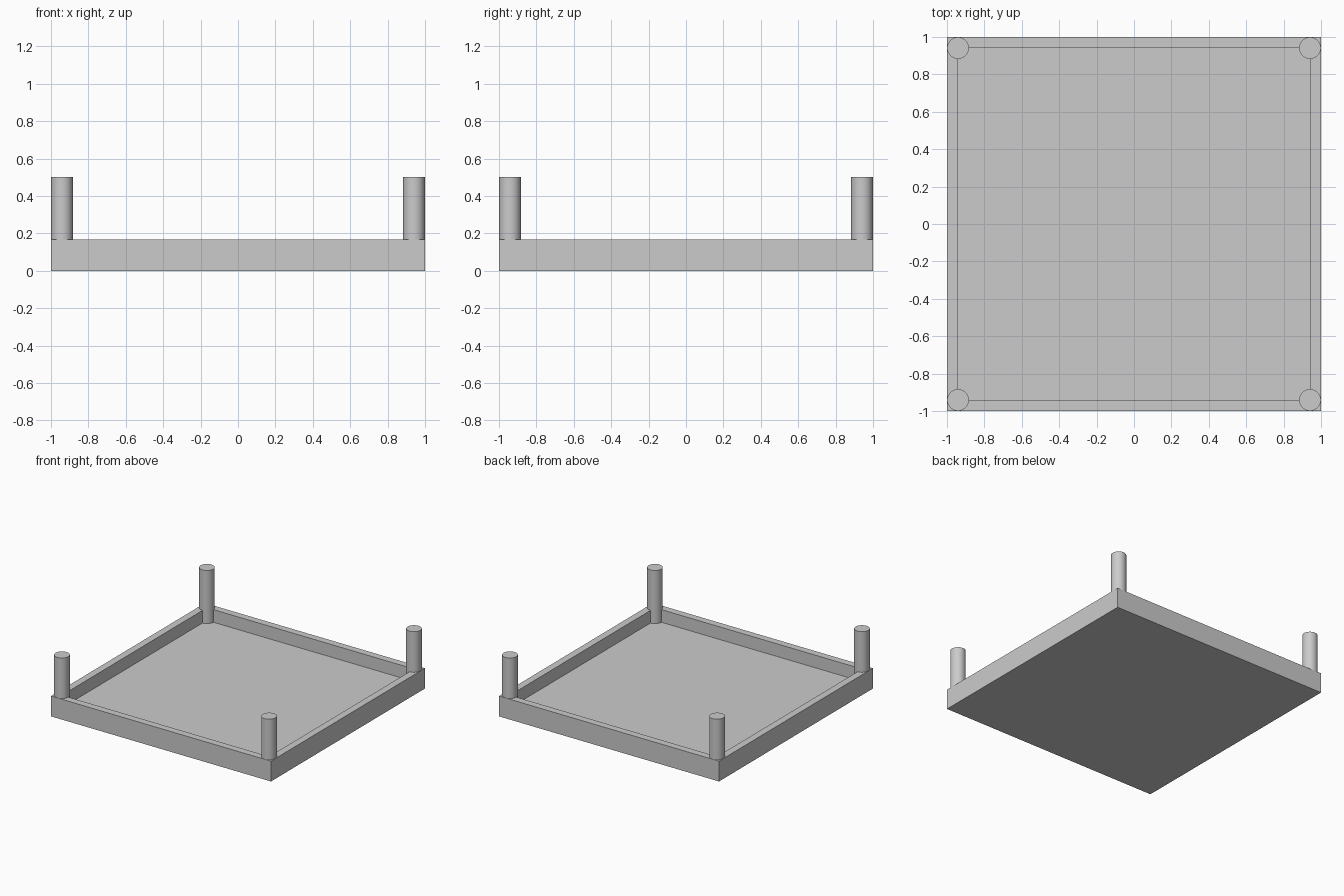
import bpy
import bmesh

default = bpy.data.objects.get("Cube")
if default:
    bpy.data.objects.remove(default, do_unlink=True)

WALL = 0.083
RIM_Z = 0.167
FLOOR_Z = 0.063
POST_R = 0.058
POST_TOP = 0.5

grey = bpy.data.materials.new("plain grey")
grey.use_nodes = True
colour = (0.6, 0.6, 0.6, 1)
grey.diffuse_color = colour
grey.node_tree.nodes["Principled BSDF"].inputs["Base Color"].default_value = colour

# Square tray: a slab whose top is inset and sunk to leave a rim
bm = bmesh.new()
bmesh.ops.create_cube(bm, size=2)
for v in bm.verts:
    v.co.z = RIM_Z if v.co.z > 0 else 0
bm.normal_update()
top = max(bm.faces, key=lambda f: f.normal.z)
bmesh.ops.inset_region(bm, faces=[top], thickness=WALL)
floor = bmesh.ops.extrude_discrete_faces(bm, faces=[top])["faces"][0]
for v in floor.verts:
    v.co.z = FLOOR_Z
bmesh.ops.recalc_face_normals(bm, faces=bm.faces)
mesh = bpy.data.meshes.new("tray")
bm.to_mesh(mesh)
bm.free()
mesh.materials.append(grey)
bpy.context.collection.objects.link(bpy.data.objects.new("tray", mesh))

# Round corner posts, standing in the tray and flush with its outer sides
BASE = 0.01
for side, sx in (("left", 1), ("right", -1)):
    for end, sy in (("front", -1), ("back", 1)):
        bpy.ops.mesh.primitive_cylinder_add(
            vertices=48, radius=POST_R, depth=POST_TOP - BASE,
            location=(sx * (0.999 - POST_R), sy * (0.999 - POST_R), (POST_TOP + BASE) / 2))
        post = bpy.context.object
        post.name = f"{end}_{side}_post"
        post.data.materials.append(grey)
        bpy.ops.object.shade_smooth_by_angle()
